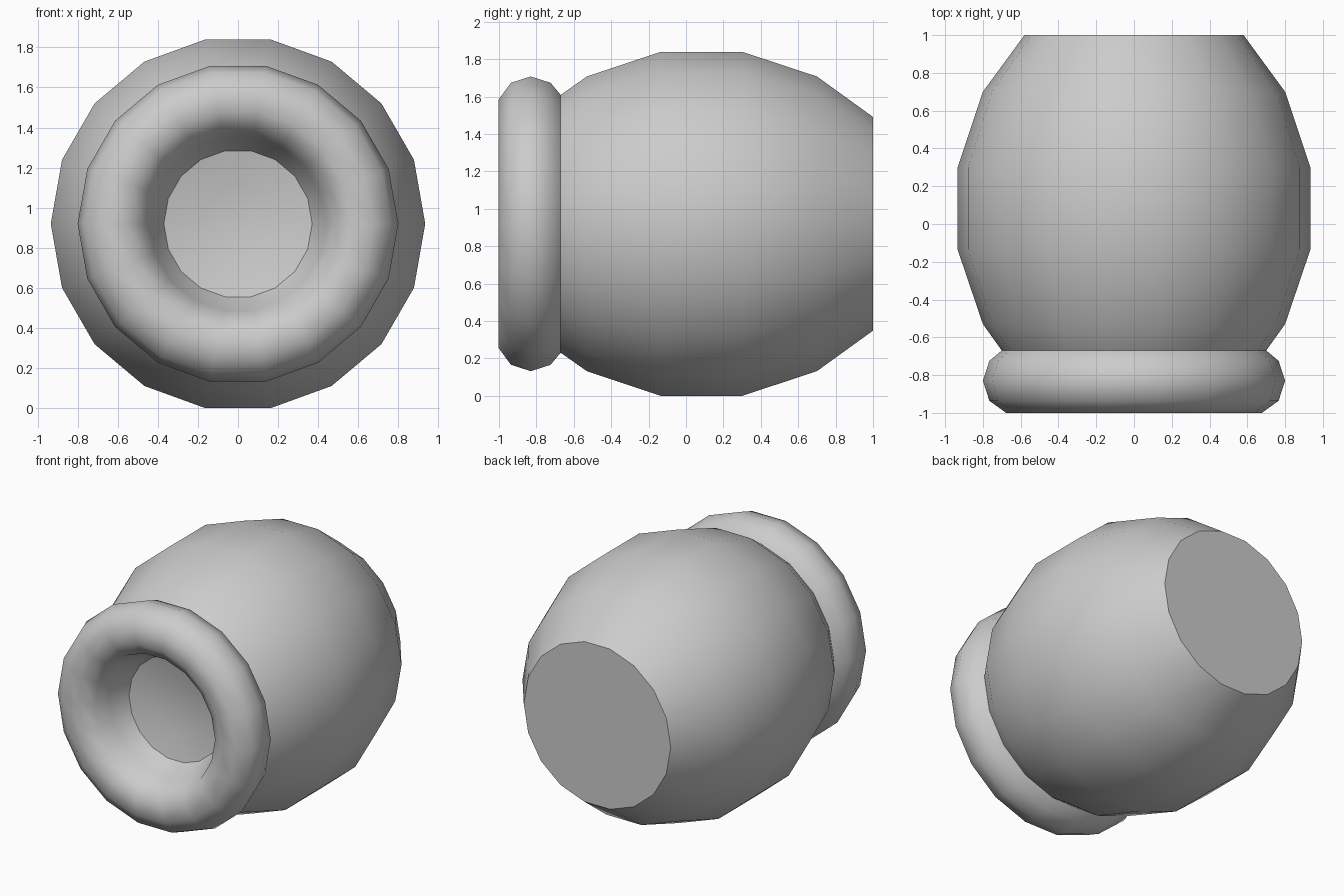
import bpy, bmesh, math

if "Cube" in bpy.data.objects:
    bpy.data.objects.remove(bpy.data.objects["Cube"])

SIDES = 18
AXIS_Z = 0.92


def lathe(name, profile):
    """Revolve (radius, y) points around the horizontal y axis."""
    bm = bmesh.new()
    rings = []
    for r, y in profile:
        if r == 0:
            rings.append([bm.verts.new((0, y, AXIS_Z))] * SIDES)
        else:
            rings.append([bm.verts.new((r * math.cos(2 * math.pi * i / SIDES), y,
                                        AXIS_Z + r * math.sin(2 * math.pi * i / SIDES)))
                          for i in range(SIDES)])
    for a, b in zip(rings, rings[1:]):
        for i in range(SIDES):
            j = (i + 1) % SIDES
            # dict keeps order and drops the doubled pole vertex
            bm.faces.new(list(dict.fromkeys((a[i], b[i], b[j], a[j]))))
    bm.normal_update()
    mesh = bpy.data.meshes.new(name)
    bm.to_mesh(mesh)
    bm.free()
    obj = bpy.data.objects.new(name, mesh)
    bpy.context.collection.objects.link(obj)
    bpy.ops.object.select_all(action='DESELECT')
    obj.select_set(True)
    bpy.context.view_layer.objects.active = obj
    bpy.ops.object.shade_smooth_by_angle(angle=math.radians(45))
    return obj


# Barrel body, from the flat back to the neck
neck = (0.70, -0.67)
lathe("barrel_body", [(0, 1.0), (0.58, 1.0), (0.80, 0.70), (0.934, 0.30),
                      (0.934, -0.135), (0.80, -0.53), neck])

# Rounded rim (10-sided section), running on into the shallow dished recess
rim = [(0.62 + 0.18 * math.cos(math.radians(a)), -0.83 - 0.18 * math.sin(math.radians(a)))
       for a in range(-36, 181, 36)]
lathe("mouth_rim", [neck] + rim + [(0.37, -0.70), (0.19, -0.66), (0, -0.65)])
